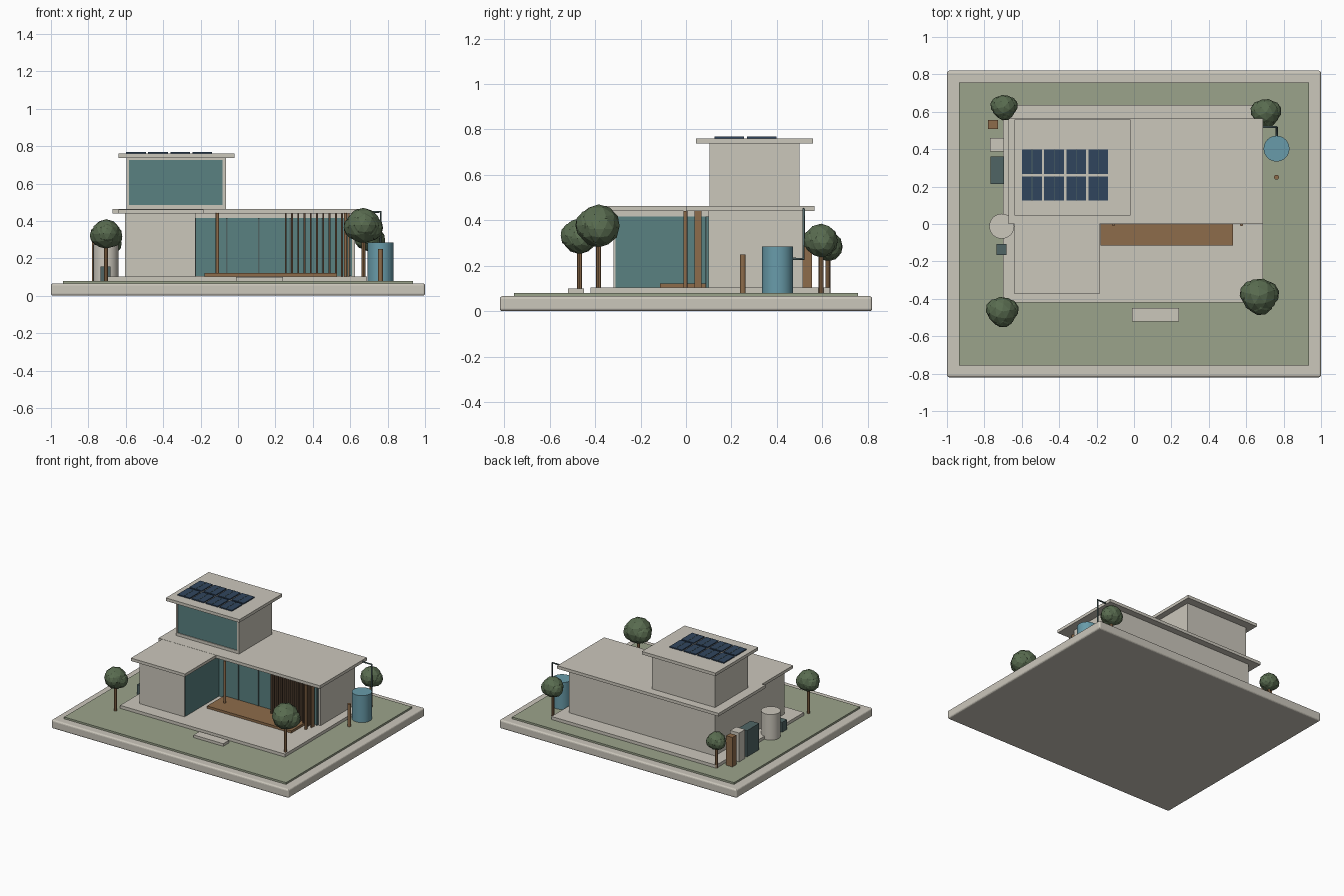
import bpy, math, random
from mathutils import Vector

if "Cube" in bpy.data.objects:
    bpy.data.objects.remove(bpy.data.objects["Cube"])

random.seed(4)


def mat(name, r, g, b):
    m = bpy.data.materials.new(name)
    m.diffuse_color = (r, g, b, 1)
    m.use_nodes = True
    m.node_tree.nodes["Principled BSDF"].inputs["Base Color"].default_value = m.diffuse_color
    return m


STONE = mat("stone", 0.60, 0.57, 0.50)
LAWN = mat("lawn", 0.33, 0.37, 0.26)
GLASS = mat("glass", 0.10, 0.22, 0.22)
WOOD = mat("wood", 0.27, 0.15, 0.07)
DARKWOOD = mat("dark_wood", 0.10, 0.06, 0.035)
LEAF = mat("leaf", 0.10, 0.15, 0.08)
BLUE = mat("tank_blue", 0.14, 0.33, 0.40)
PANEL = mat("panel", 0.03, 0.06, 0.11)
METAL = mat("dark_metal", 0.08, 0.13, 0.13)


def box(name, x0, x1, y0, y1, z0, z1, m, bevel=0):
    bpy.ops.mesh.primitive_cube_add(size=1, location=((x0 + x1) / 2, (y0 + y1) / 2, (z0 + z1) / 2))
    o = bpy.context.object
    o.name = name
    o.scale = (x1 - x0, y1 - y0, z1 - z0)
    bpy.ops.object.transform_apply(location=False, rotation=False, scale=True)
    o.data.materials.append(m)
    if bevel:
        b = o.modifiers.new("bevel", 'BEVEL')
        b.width = bevel
        b.segments = 3
    return o


def cyl(name, x, y, z0, z1, r, m, n=32):
    bpy.ops.mesh.primitive_cylinder_add(vertices=n, radius=r, depth=z1 - z0, location=(x, y, (z0 + z1) / 2))
    o = bpy.context.object
    o.name = name
    o.data.materials.append(m)
    bpy.ops.object.shade_smooth_by_angle(angle=math.radians(40))
    return o


def tree(name, x, y, z, r):
    # thin trunk with a faceted crown of overlapping blobs
    cyl(name + "_trunk", x, y, 0.075, z, 0.011, WOOD, 8)
    blobs = [(0, 0, 0, 0.88), (0.33, 0.1, -0.12, 0.66), (-0.32, 0.12, -0.08, 0.66), (0.05, -0.3, 0.02, 0.66)]
    for i, (dx, dy, dz, s) in enumerate(blobs):
        bpy.ops.mesh.primitive_ico_sphere_add(subdivisions=2, radius=r * s,
                                              location=(x + dx * r, y + dy * r, z + dz * r),
                                              rotation=(0, 0, random.uniform(0, 6)))
        bpy.context.object.name = f"{name}_crown_{i}"
        bpy.context.object.data.materials.append(LEAF)


# ground
box("base_slab", -1, 1, -0.82, 0.82, 0, 0.066, STONE, 0.012)
box("lawn", -0.935, 0.935, -0.757, 0.757, 0.06, 0.08, LAWN)
box("plinth", -0.70, 0.69, -0.42, 0.635, 0.07, 0.103, STONE)
box("entry_step", -0.01, 0.24, -0.52, -0.45, 0.075, 0.1, STONE)
box("deck", -0.18, 0.53, -0.115, 0.09, 0.1, 0.121, WOOD)

# ground floor walls and roofs
box("main_body", -0.605, 0.625, 0.1, 0.515, 0.1, 0.442, STONE)
box("front_wing", -0.605, -0.228, -0.32, 0.12, 0.1, 0.442, STONE)
box("main_roof", -0.67, 0.69, 0, 0.565, 0.44, 0.463, STONE)
box("wing_roof", -0.64, -0.185, -0.375, 0.01, 0.44, 0.462, STONE)
box("wing_side_glass", -0.235, -0.224, -0.31, 0.09, 0.105, 0.416, GLASS)
box("main_front_glass", -0.224, 0.61, 0.092, 0.105, 0.105, 0.416, GLASS)
for i in range(5):
    x = -0.06 + 0.17 * i - (0.02 if i == 4 else 0)
    box(f"mullion_{i}", x - 0.004, x + 0.004, 0.086, 0.1, 0.105, 0.416, METAL)

# timber screen and porch posts
for i in range(11):
    x = 0.255 + 0.0335 * i
    box(f"screen_slat_{i}", x - 0.005, x + 0.005, 0.037, 0.069, 0.1, 0.441, WOOD if i == 10 else DARKWOOD)
for i, x in enumerate((-0.11, 0.575)):
    cyl(f"porch_post_{i}", x, -0.003, 0.1, 0.441, 0.009, WOOD, 12)

# upper floor with framed window
box("upper_body", -0.595, -0.065, 0.118, 0.5, 0.46, 0.738, STONE)
box("upper_glass", -0.585, -0.08, 0.11, 0.12, 0.48, 0.73, GLASS)
box("window_sill", -0.595, -0.065, 0.104, 0.12, 0.46, 0.485, STONE)
box("window_head", -0.595, -0.065, 0.104, 0.12, 0.727, 0.738, STONE)
box("window_jamb_left", -0.595, -0.583, 0.104, 0.12, 0.46, 0.738, STONE)
box("window_jamb_right", -0.083, -0.065, 0.104, 0.12, 0.46, 0.738, STONE)
box("upper_roof", -0.64, -0.02, 0.045, 0.56, 0.737, 0.76, STONE)

# solar panels with a centre bar
for i in range(4):
    for j in range(2):
        x, y = -0.598 + 0.118 * i, 0.125 + 0.143 * j
        box(f"solar_panel_{i}_{j}", x, x + 0.105, y, y + 0.13, 0.758, 0.768, PANEL)
        box(f"solar_bar_{i}_{j}", x + 0.051, x + 0.054, y, y + 0.13, 0.765, 0.7695, METAL)

# utility units on the left side
box("timber_cabinet", -0.78, -0.727, 0.508, 0.555, 0.078, 0.305, WOOD)
box("grey_cabinet", -0.77, -0.695, 0.388, 0.46, 0.078, 0.3, STONE)
box("dark_cabinet", -0.768, -0.695, 0.215, 0.362, 0.078, 0.28, METAL)
cyl("grey_tank", -0.707, -0.012, 0.078, 0.275, 0.067, STONE)
box("small_pump", -0.735, -0.683, -0.165, -0.107, 0.078, 0.155, METAL)

# rain tank, bollard and downpipe on the right side
cyl("rain_tank", 0.762, 0.403, 0.078, 0.285, 0.069, BLUE)
cyl("bollard", 0.762, 0.25, 0.078, 0.25, 0.013, WOOD, 12)
cu = bpy.data.curves.new("downpipe", 'CURVE')
cu.dimensions = '3D'
cu.bevel_depth = 0.006
cu.bevel_resolution = 2
cu.use_fill_caps = True
path = [(0.685, 0.518, 0.448), (0.763, 0.518, 0.448), (0.763, 0.518, 0.23), (0.763, 0.46, 0.23)]
sp = cu.splines.new('POLY')
sp.points.add(len(path) - 1)
for p, c in zip(sp.points, path):
    p.co = (*c, 1)
cu.materials.append(METAL)
bpy.context.collection.objects.link(bpy.data.objects.new("downpipe", cu))

# trees
tree("tree_front_left", -0.705, -0.468, 0.33, 0.09)
tree("tree_front_right", 0.67, -0.385, 0.375, 0.108)
tree("tree_back_left", -0.695, 0.625, 0.285, 0.075)
tree("tree_back_right", 0.705, 0.595, 0.31, 0.085)
